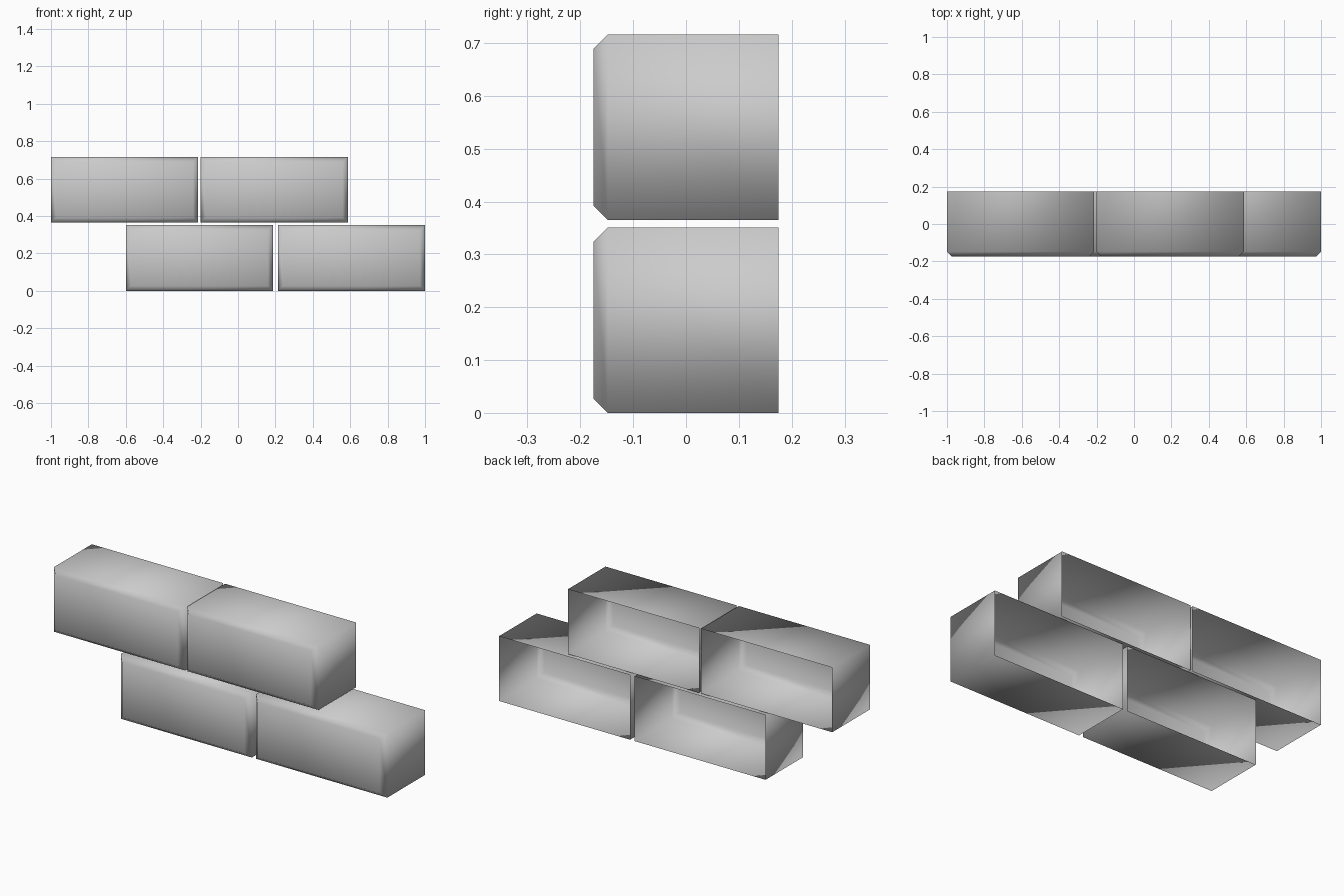
import bpy
import bmesh

cube = bpy.data.objects.get("Cube")
if cube:
    bpy.data.objects.remove(cube, do_unlink=True)

# Grey brick material
GREY = (0.6, 0.6, 0.6, 1.0)
mat = bpy.data.materials.new("brick grey")
mat.use_nodes = True
mat.diffuse_color = GREY
mat.node_tree.nodes["Principled BSDF"].inputs["Base Color"].default_value = GREY

WIDTH, HEIGHT, DEPTH, CHAMFER = 0.787, 0.351, 0.35, 0.027


def ring(bm, y, inset):
    """Rectangle of vertices across the brick at depth y."""
    x, z = WIDTH / 2 - inset, HEIGHT / 2 - inset
    return [bm.verts.new((sx * x, y, sz * z))
            for sx, sz in ((-1, -1), (1, -1), (1, 1), (-1, 1))]


def brick_mesh():
    """Shell with a chamfered front face and an open back."""
    bm = bmesh.new()
    front = ring(bm, -DEPTH / 2, CHAMFER)
    rim = ring(bm, -DEPTH / 2 + CHAMFER, 0)
    back = ring(bm, DEPTH / 2, 0)
    bm.faces.new(front)
    for a, b in ((front, rim), (rim, back)):
        for i in range(4):
            j = (i + 1) % 4
            bm.faces.new((a[j], a[i], b[i], b[j]))
    for face in bm.faces:
        face.smooth = True
    mesh = bpy.data.meshes.new("brick")
    bm.to_mesh(mesh)
    bm.free()
    mesh.materials.append(mat)
    return mesh


# Two staggered courses of two bricks
mesh = brick_mesh()
courses = (("lower", HEIGHT / 2, (-0.6, 1 - WIDTH)),
           ("upper", 0.716 - HEIGHT / 2, (-1, -0.2)))
for course, z, lefts in courses:
    for side, x in zip(("right", "left"), lefts):
        brick = bpy.data.objects.new(f"{course}_{side}_brick", mesh)
        brick.location = (x + WIDTH / 2, 0, z)
        bpy.context.collection.objects.link(brick)
